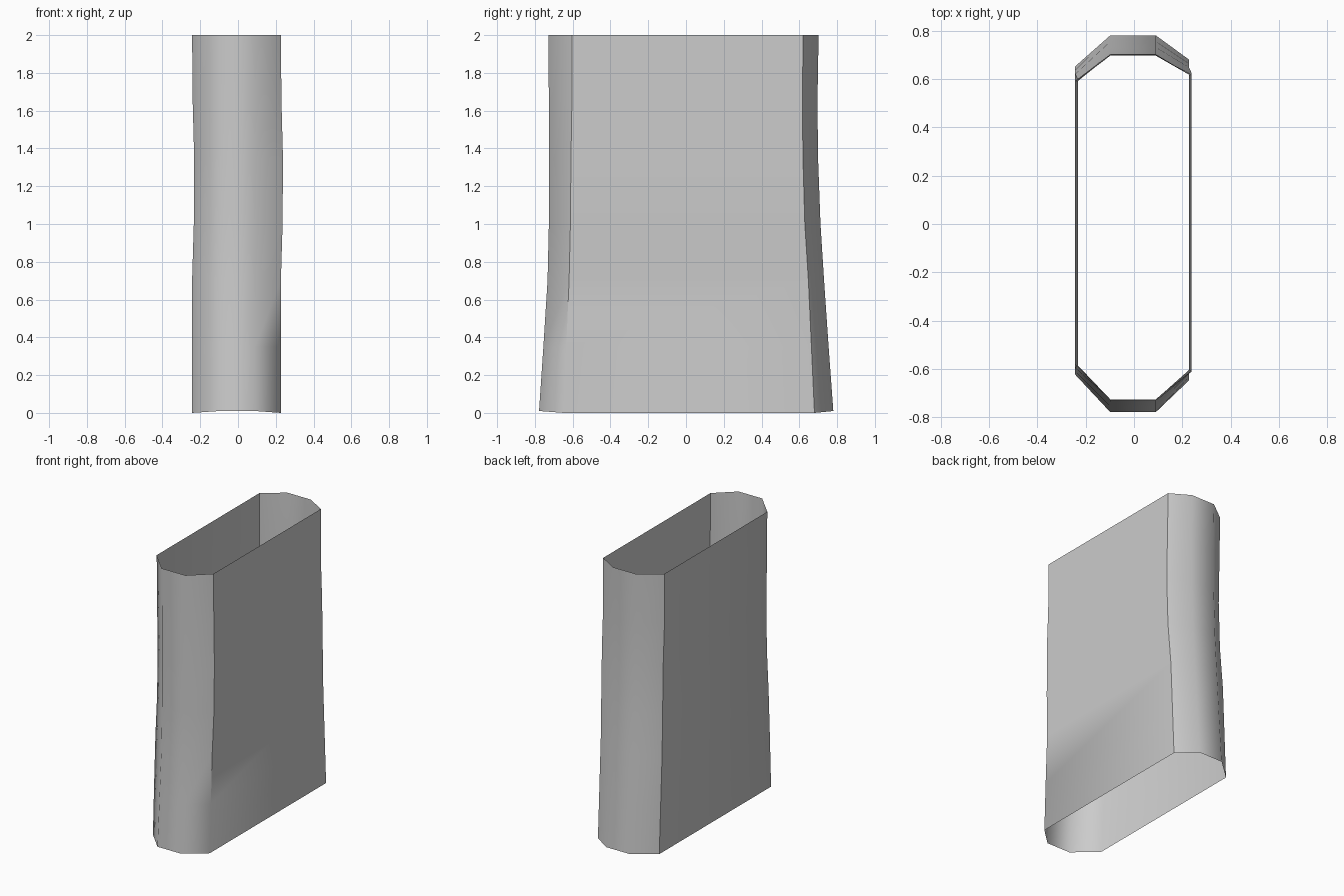
import bpy, bmesh, math

if "Cube" in bpy.data.objects:
    bpy.data.objects.remove(bpy.data.objects["Cube"])

# Loft stations: z, x shift, front end y, front corner y, back corner y, back end y
STATIONS = [
    (0.00, 0.000, -0.778, -0.635, 0.668, 0.780),
    (0.35, 0.000, -0.755, -0.622, 0.652, 0.755),
    (0.70, 0.000, -0.733, -0.607, 0.636, 0.731),
    (1.00, 0.009, -0.726, -0.600, 0.617, 0.712),
    (1.35, 0.011, -0.725, -0.597, 0.607, 0.699),
    (1.65, 0.003, -0.726, -0.592, 0.604, 0.696),
    (2.00, 0.000, -0.729, -0.592, 0.608, 0.702),
]


def section(bm, z, dx, front, front_corner, back_corner, back):
    """One stretched octagonal ring with bevelled ends."""
    left, right, inner_l, inner_r = -0.243 + dx, 0.227 + dx, -0.098, 0.090
    lift = 0.01 if z == 0 else 0
    pts = [(left, front_corner + 0.012, 0), (inner_l, front, lift), (inner_r, front, lift),
           (right, front_corner - 0.012, 0), (right, back_corner + 0.012, 0),
           (inner_r, back, lift), (inner_l, back, lift), (left, back_corner - 0.016, 0)]
    return [bm.verts.new((x, y, z + h)) for x, y, h in pts]


# Open-ended sleeve skinned between the rings
bm = bmesh.new()
rings = [section(bm, *s) for s in STATIONS]
for lower, upper in zip(rings, rings[1:]):
    for i in range(8):
        j = (i + 1) % 8
        bm.faces.new((lower[i], lower[j], upper[j], upper[i]))
mesh = bpy.data.meshes.new("sleeve")
bm.to_mesh(mesh)
bm.free()
sleeve = bpy.data.objects.new("sleeve", mesh)
bpy.context.collection.objects.link(sleeve)

# Rounded ends, crisp long side corners
bpy.context.view_layer.objects.active = sleeve
sleeve.select_set(True)
bpy.ops.object.shade_smooth_by_angle(angle=math.radians(48))
